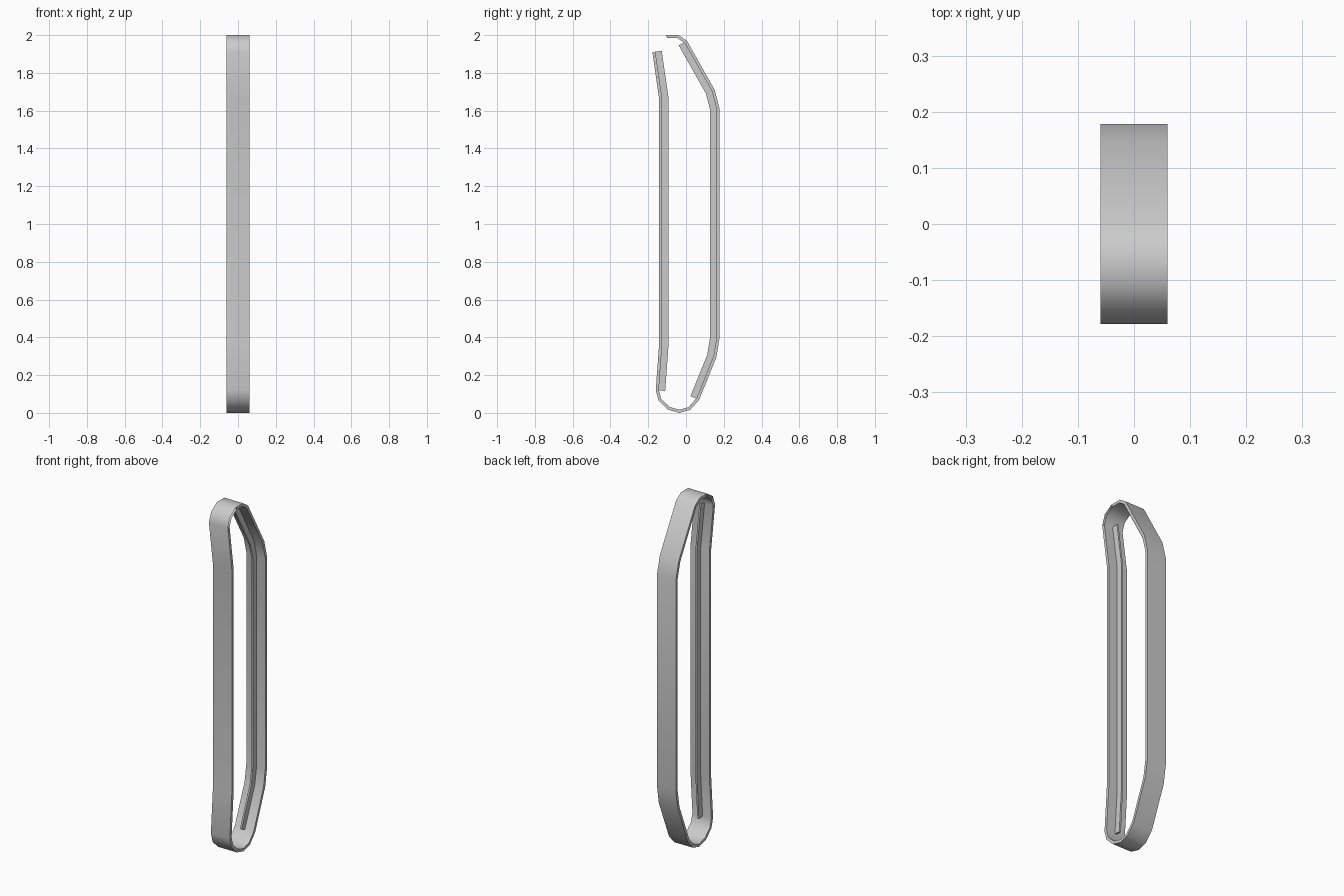
import bpy, bmesh, math
from mathutils import Vector

if "Cube" in bpy.data.objects:
    bpy.data.objects.remove(bpy.data.objects["Cube"])

# Outer side profile of the loop (y, z), counter-clockwise seen from +x
PROFILE = [(-0.035, 0.0), (0.022, 0.016), (0.07, 0.07), (0.161, 0.295),
           (0.178, 0.40), (0.178, 1.61), (0.152, 1.71), (0.005, 1.97),
           (-0.04, 2.0), (-0.105, 2.0), (-0.158, 1.965), (-0.178, 1.91),
           (-0.142, 1.66), (-0.142, 0.37), (-0.16, 0.12), (-0.145, 0.065),
           (-0.095, 0.017)]
OPEN_EDGES = {9, 10}          # edge strip left open at the top bend
HALF_WIDTH, THICK = 0.06, 0.016


def offset(points, dist, closed):
    """Mitred inward offset of a polyline."""
    pts = [Vector(p) for p in points]
    n, out = len(pts), []
    for i, p in enumerate(pts):
        dirs = []
        if closed or i > 0:
            dirs.append((p - pts[i - 1]).normalized())
        if closed or i < n - 1:
            dirs.append((pts[(i + 1) % n] - p).normalized())
        normals = [Vector((-d.y, d.x)) for d in dirs]
        m = sum(normals, Vector((0, 0))).normalized()
        out.append(p + m * dist / m.dot(normals[0]))
    return out


def strip(name, outer, inner, half, closed, skip=()):
    """Sweep the space between two polylines across x."""
    bm = bmesh.new()
    rings = [[bm.verts.new((x, p[0], p[1])) for x, p in
              ((half, o), (-half, o), (-half, i), (half, i))]
             for o, i in zip(outer, inner)]
    n = len(rings)
    for k in range(n if closed else n - 1):
        a, b = rings[k], rings[(k + 1) % n]
        for j in range(4):
            if k in skip and j in (1, 3):
                continue
            bm.faces.new((a[j], a[(j + 1) % 4], b[(j + 1) % 4], b[j]))
    if not closed:
        bm.faces.new(rings[0])
        bm.faces.new(rings[-1])
    bmesh.ops.recalc_face_normals(bm, faces=bm.faces)
    mesh = bpy.data.meshes.new(name)
    bm.to_mesh(mesh)
    bm.free()
    obj = bpy.data.objects.new(name, mesh)
    bpy.context.collection.objects.link(obj)
    bpy.ops.object.select_all(action='DESELECT')
    obj.select_set(True)
    bpy.context.view_layer.objects.active = obj
    bpy.ops.object.shade_smooth_by_angle(angle=math.radians(40))
    return obj


# Closed outer band
strip("loop_band", PROFILE, offset(PROFILE, THICK, True), HALF_WIDTH, True, OPEN_EDGES)

# Thin ribs running along the inside of the two long sides
for name, first, last in (("back_rib", 2, 7), ("front_rib", 11, 14)):
    path = PROFILE[first:last + 1]
    strip(name, offset(path, THICK * 0.9, False), offset(path, 0.05, False), 0.005, False)
